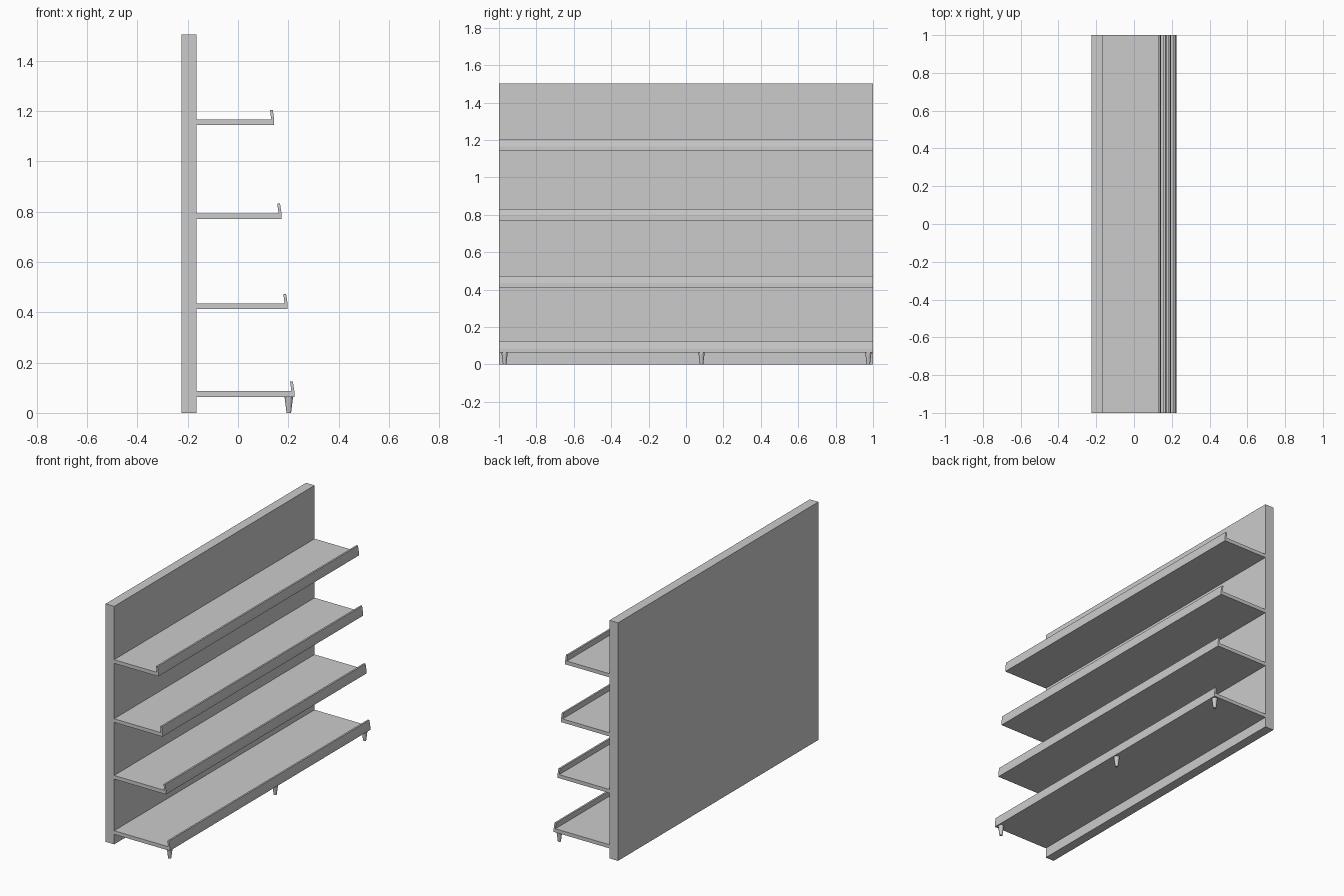
import bpy, bmesh

if "Cube" in bpy.data.objects:
    bpy.data.objects.remove(bpy.data.objects["Cube"])


def extrude_profile(name, pts, y0=-1.0, y1=1.0):
    """Extrude an XZ outline along Y into a closed solid."""
    bm = bmesh.new()
    face = bm.faces.new([bm.verts.new((x, y0, z)) for x, z in pts])
    ext = bmesh.ops.extrude_face_region(bm, geom=[face])
    verts = [v for v in ext["geom"] if isinstance(v, bmesh.types.BMVert)]
    bmesh.ops.translate(bm, verts=verts, vec=(0, y1 - y0, 0))
    bmesh.ops.recalc_face_normals(bm, faces=bm.faces)
    mesh = bpy.data.meshes.new(name)
    bm.to_mesh(mesh)
    bm.free()
    obj = bpy.data.objects.new(name, mesh)
    bpy.context.collection.objects.link(obj)
    return obj


BACK, PANEL_FRONT = -0.225, -0.165

# Back panel
extrude_profile("back_panel", [(BACK, 0), (PANEL_FRONT, 0),
                               (PANEL_FRONT, 1.503), (BACK, 1.503)])

# Shelves, deeper toward the floor, each with a lip leaning backward
shelves = [(0.063, 0.224), (0.412, 0.197), (0.770, 0.173), (1.143, 0.144)]
for i, (z, front) in enumerate(shelves, 1):
    top, lip = z + 0.023, z + 0.061
    extrude_profile(f"shelf_{i}", [
        (PANEL_FRONT, z), (front, z), (front, top),
        (front - 0.006, lip), (front - 0.017, lip),
        (front - 0.012, top), (PANEL_FRONT, top)])

# Tapered front feet
for i, y in enumerate((-0.97, 0.083, 0.975), 1):
    bpy.ops.mesh.primitive_cone_add(vertices=16, radius1=0.009, radius2=0.017,
                                    depth=0.064, location=(0.202, y, 0.032))
    bpy.context.object.name = f"front_foot_{i}"
    bpy.ops.object.shade_smooth_by_angle()
